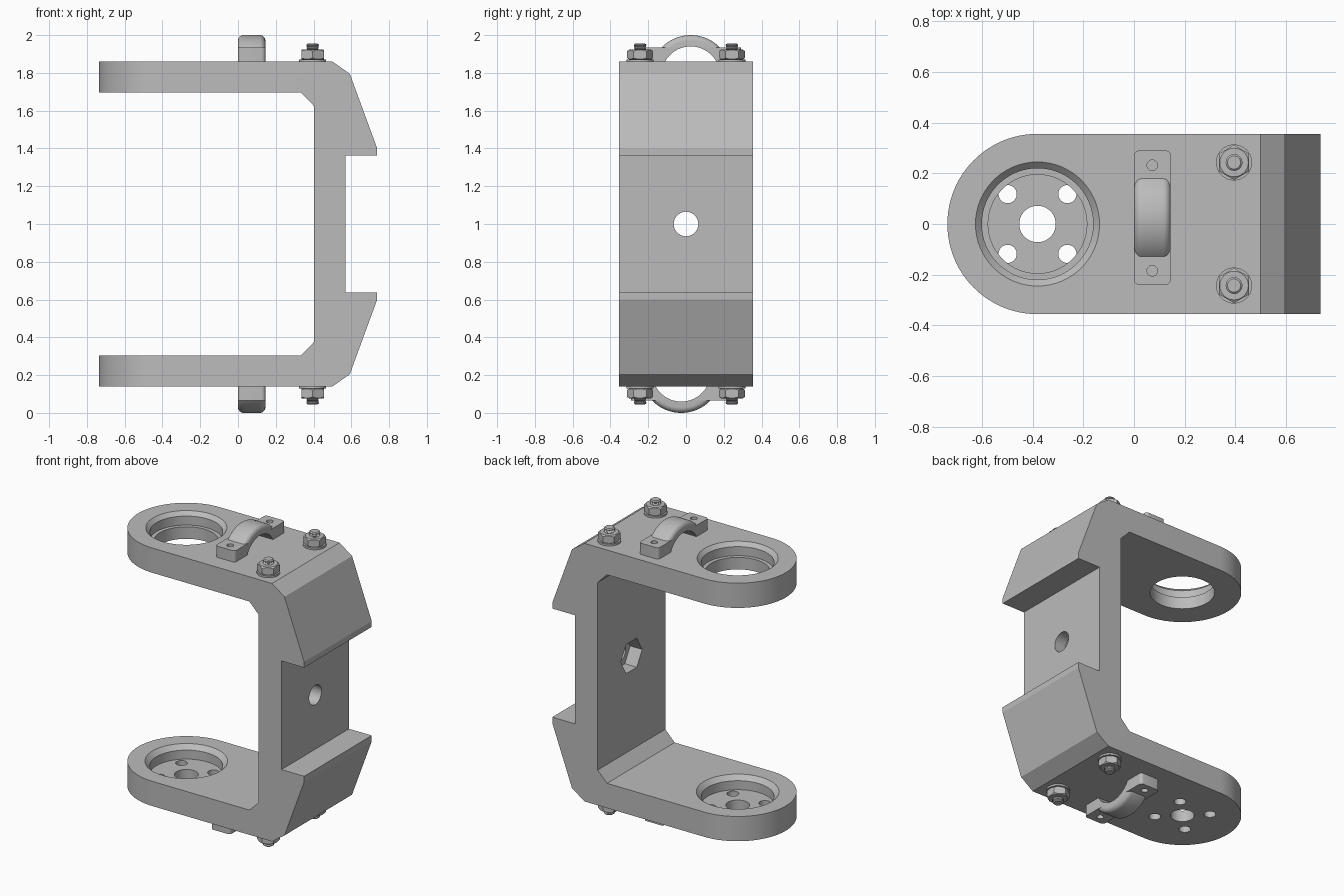
import bpy, bmesh
from math import pi, sin, cos
from mathutils import Matrix

cube = bpy.data.objects.get("Cube")
if cube:
    bpy.data.objects.remove(cube)

GREY = (0.5, 0.5, 0.5, 1)
metal = bpy.data.materials.new("plain grey")
metal.use_nodes = True
metal.diffuse_color = GREY
metal.node_tree.nodes["Principled BSDF"].inputs["Base Color"].default_value = GREY


def finish(name, bm):
    bmesh.ops.recalc_face_normals(bm, faces=bm.faces)
    mesh = bpy.data.meshes.new(name)
    bm.to_mesh(mesh)
    bm.free()
    mesh.materials.append(metal)
    obj = bpy.data.objects.new(name, mesh)
    bpy.context.collection.objects.link(obj)
    return obj


def prism(name, points, vec):
    """Extrude a closed outline of 3D points along vec."""
    bm = bmesh.new()
    face = bm.faces.new([bm.verts.new(p) for p in points])
    geom = bmesh.ops.extrude_face_region(bm, geom=[face])["geom"]
    bmesh.ops.translate(bm, vec=vec, verts=[v for v in geom if isinstance(v, bmesh.types.BMVert)])
    return finish(name, bm)


def lathe(name, profile, centre=(0, 0, 0), sides=64, axis="Z"):
    """Closed solid of revolution from (radius, height) pairs."""
    bm = bmesh.new()
    rings = [[bm.verts.new((r * cos(2 * pi * i / sides), r * sin(2 * pi * i / sides), h))
              for i in range(sides)] for r, h in profile]
    for a, b in zip(rings, rings[1:]):
        for i in range(sides):
            j = (i + 1) % sides
            bm.faces.new((a[i], a[j], b[j], b[i]))
    bm.faces.new(rings[0])
    bm.faces.new(rings[-1])
    turn = Matrix.Rotation(pi / 2, 4, "Y") if axis == "X" else Matrix()
    bm.transform(Matrix.Translation(centre) @ turn)
    return finish(name, bm)


def boolean(obj, tool, operation="DIFFERENCE"):
    mod = obj.modifiers.new("cut", "BOOLEAN")
    mod.operation, mod.solver, mod.object = operation, "EXACT", tool
    bpy.context.view_layer.objects.active = obj
    bpy.ops.object.modifier_apply(modifier=mod.name)
    bpy.data.objects.remove(tool)


def smooth(obj, angle=30):
    bpy.ops.object.select_all(action="DESELECT")
    obj.select_set(True)
    bpy.context.view_layer.objects.active = obj
    bpy.ops.object.shade_smooth_by_angle(angle=angle * pi / 180)


def rounded_rect(x0, x1, y0, y1, z, r, steps=5):
    corners = ((x1 - r, y1 - r), (x0 + r, y1 - r), (x0 + r, y0 + r), (x1 - r, y0 + r))
    return [(cx + r * cos(a), cy + r * sin(a), z)
            for k, (cx, cy) in enumerate(corners)
            for a in [(k + i / steps) * pi / 2 for i in range(steps + 1)]]


def flip_copy(obj, name):
    """Matching part on the underside: half turn about the middle."""
    twin = bpy.data.objects.new(name, obj.data)
    twin.matrix_world = (Matrix.Translation((0, 0, 1)) @ Matrix.Rotation(pi, 4, "X")
                         @ Matrix.Translation((0, 0, -1)))
    bpy.context.collection.objects.link(twin)


# Fork body: half profile mirrored about mid height, extruded across the width
HALF_W, PIVOT = 0.356, -0.381
upper = [(0.57, 1.362), (0.737, 1.362), (0.737, 1.4), (0.592, 1.795), (0.5, 1.86),
         (-0.8, 1.86), (-0.8, 1.695), (0.333, 1.695), (0.402, 1.625)]
outline = upper + [(x, 2 - z) for x, z in reversed(upper)]
body = prism("fork_body", [(x, -HALF_W, z) for x, z in outline], (0, 2 * HALF_W, 0))

# Round arm ends
arc = [pi / 2 + pi * i / 48 for i in range(49)]
plan = [(PIVOT + HALF_W * cos(a), HALF_W * sin(a), -1) for a in arc]
plan += [(1, -HALF_W, -1), (1, HALF_W, -1)]
boolean(body, prism("arm_plan", plan, (0, 0, 4)), "INTERSECT")

# Stepped bearing seat in the upper arm, blind seat in the lower arm
seat = [(0.255, 1.87), (0.22, 1.835), (0.22, 1.775)]
boolean(body, lathe("upper_seat", seat + [(0.195, 1.775), (0.195, 1.6)], (PIVOT, 0, 0)))
boolean(body, lathe("lower_seat", seat, (PIVOT, 0, -1.56)))
boolean(body, lathe("shaft_hole", [(0.072, 0), (0.072, 0.28)], (PIVOT, 0, 0), 40))
for sx in (-1, 1):
    for sy in (-1, 1):
        boolean(body, lathe("screw_hole", [(0.036, 0), (0.036, 0.28)],
                            (PIVOT + sx * 0.118, sy * 0.118, 0), 24))

# Mounting hole through the web with a hexagonal recess inside
boolean(body, lathe("web_hole", [(0.065, 0.3), (0.065, 0.7)], (0, 0, 1), 40, "X"))
hexagon = [(0.3, 0.112 * cos(i * pi / 3), 1 + 0.112 * sin(i * pi / 3)) for i in range(6)]
boolean(body, prism("hex_recess", hexagon, (0.19, 0, 0)))
smooth(body, 20)

# Cable clip: flat base with a rounded arch over it
clip = prism("upper_clip", rounded_rect(0, 0.145, -0.24, 0.29, 1.86, 0.02), (0, 0, 0.075))
R, F = 0.215, 0.03
edge = [(R - F + F * sin(a), F - F * cos(a)) for a in [i * pi / 12 for i in range(7)]]
arch_profile = edge + [(r, 0.145 - h) for r, h in reversed(edge)]
arch = lathe("arch", arch_profile, (0, 0.025, 1.785), 96, "X")
above = prism("above", [(-1, -1, 1.86), (1, -1, 1.86), (1, 1, 1.86), (-1, 1, 1.86)], (0, 0, 1))
boolean(arch, above, "INTERSECT")
boolean(clip, arch, "UNION")
boolean(clip, lathe("opening", [(0.155, -0.1), (0.155, 0.3)], (0, 0.025, 1.785), 96, "X"))
for y in (0.232, -0.185):
    boolean(clip, lathe("clip_hole", [(0.021, 1.8), (0.021, 2.1)], (0.072, y, 0), 24))
smooth(clip)
flip_copy(clip, "lower_clip")

# Bolts: washer, chamfered nut and threaded stud
threads = [(0.033 if i % 2 else 0.029, 1.918 + 0.003 * i) for i in range(10)]
for side, y in (("back", 0.243), ("front", -0.243)):
    at = (0.395, y, 0)
    washer = lathe("washer", [(0.071, 1.855), (0.071, 1.872)], at, 40)
    flats = [(at[0] + 0.069 * sin(i * pi / 3), y + 0.069 * cos(i * pi / 3), 1.872)
             for i in range(6)]
    nut = prism("nut", flats, (0, 0, 0.052))
    boolean(nut, lathe("nut_chamfer", [(0.056, 1.87), (0.07, 1.88), (0.07, 1.914),
                                       (0.055, 1.925)], at, 40), "INTERSECT")
    stud = lathe("stud", [(0.029, 1.86)] + threads + [(0.033, 1.949), (0.026, 1.955)], at, 32)
    for part, label in ((washer, "washer"), (nut, "nut"), (stud, "stud")):
        part.name = f"upper_{side}_{label}"
        smooth(part, 25)
        flip_copy(part, f"lower_{side}_{label}")
